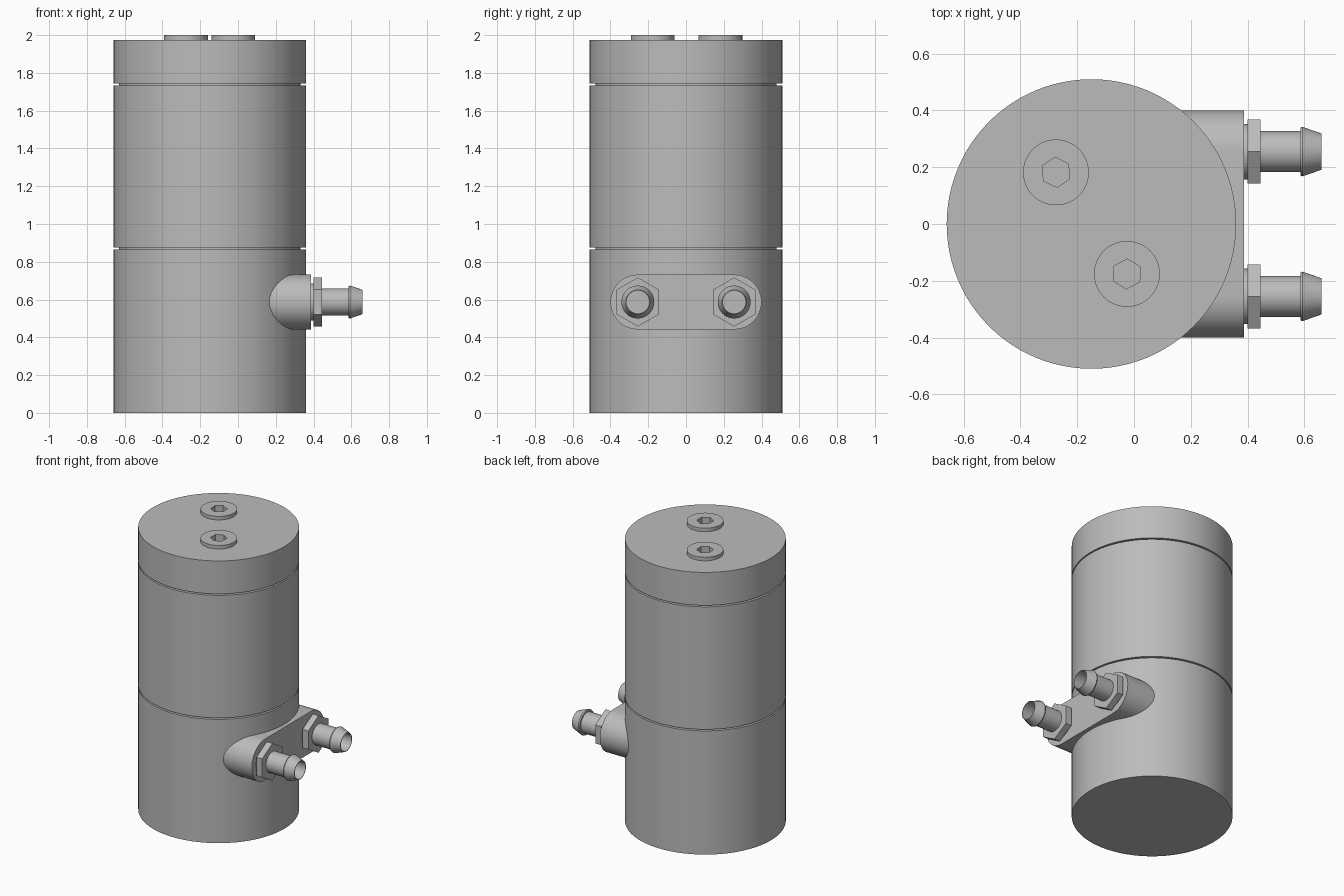
import bpy, bmesh, math
from mathutils import Matrix, Vector

cube = bpy.data.objects.get("Cube")
if cube:
    bpy.data.objects.remove(cube, do_unlink=True)

grey = bpy.data.materials.new("machined_grey")
grey.use_nodes = True
colour = (0.5, 0.5, 0.5, 1)
grey.diffuse_color = colour
grey.node_tree.nodes["Principled BSDF"].inputs["Base Color"].default_value = colour

TO_X = Matrix.Rotation(math.pi / 2, 4, "Y")   # turns +z to +x
AXIS_X, RADIUS, PORT_Z, PORT_Y = -0.15, 0.51, 0.587, 0.255


def finish(name, bm, matrix):
    bmesh.ops.remove_doubles(bm, verts=bm.verts, dist=1e-5)
    bmesh.ops.recalc_face_normals(bm, faces=bm.faces)
    bm.transform(matrix)
    mesh = bpy.data.meshes.new(name)
    bm.to_mesh(mesh)
    bm.free()
    mesh.materials.append(grey)
    obj = bpy.data.objects.new(name, mesh)
    bpy.context.collection.objects.link(obj)
    return obj


def lathe(name, profile, matrix, steps=96, closed=False):
    """Spin (radius, height) points about z."""
    bm = bmesh.new()
    verts = [bm.verts.new((r, 0, h)) for r, h in profile]
    pairs = list(zip(verts, verts[1:]))
    if closed:
        pairs.append((verts[-1], verts[0]))
    edges = [bm.edges.new(p) for p in pairs]
    bmesh.ops.spin(bm, geom=verts + edges, cent=(0, 0, 0), axis=(0, 0, 1),
                   angle=math.tau, steps=steps)
    return finish(name, bm, matrix)


def drum(name, radius, low, high, x=AXIS_X, y=0, steps=96):
    profile = [(0, low), (radius, low), (radius, high), (0, high)]
    return lathe(name, profile, Matrix.Translation((x, y, 0)), steps)


def prism(name, points, low, high, matrix):
    """Extrude a flat outline along z."""
    bm = bmesh.new()
    face = bm.faces.new([bm.verts.new((x, y, low)) for x, y in points])
    new = bmesh.ops.extrude_face_region(bm, geom=[face])["geom"]
    bmesh.ops.translate(bm, verts=[v for v in new if isinstance(v, bmesh.types.BMVert)],
                        vec=Vector((0, 0, high - low)))
    return finish(name, bm, matrix)


def hexagon(radius, turn=0):
    return [(radius * math.cos(math.radians(60 * i + turn)),
             radius * math.sin(math.radians(60 * i + turn))) for i in range(6)]


def cut(obj, cutter):
    mod = obj.modifiers.new("socket", "BOOLEAN")
    mod.operation, mod.solver, mod.object = "DIFFERENCE", "EXACT", cutter
    bpy.context.view_layer.objects.active = obj
    bpy.ops.object.modifier_apply(modifier=mod.name)


# Body sections with a narrow core showing in the grooves
parts = [drum("lower_body", RADIUS, 0, 0.866),
         drum("lower_groove", 0.48, 0.866, 0.876),
         drum("upper_body", RADIUS, 0.876, 1.734),
         drum("upper_groove", 0.48, 1.734, 1.744)]
cap = drum("top_cap", RADIUS, 1.744, 1.975)
parts.append(cap)

# Two screw heads with hexagon sockets
for name, x, y, turn in (("back_screw", -0.275, 0.182, 34), ("front_screw", -0.025, -0.176, 28)):
    head = drum(name, 0.116, 1.975, 2.0, x, y, 48)
    cutter = prism("socket_cutter", hexagon(0.053, turn), 1.92, 2.05,
                   Matrix.Translation((x, y, 0)))
    cut(head, cutter)
    cut(cap, cutter)
    bpy.data.objects.remove(cutter, do_unlink=True)
    parts.append(head)

# Rounded port block
outline = []
for side in (1, -1):
    for i in range(25):
        a = math.pi * i / 24 + (0 if side > 0 else math.pi)
        outline.append((0.145 * math.cos(a), side * PORT_Y + 0.145 * math.sin(a)))
parts.append(prism("port_block", outline, 0, 0.387,
                   Matrix.Translation((0, 0, PORT_Z)) @ TO_X))

# Hose fittings: collar, hexagon nut and hollow barbed tube
barb = [(0.06, 0.40), (0.072, 0.40), (0.072, 0.586), (0.084, 0.586),
        (0.087, 0.594), (0.064, 0.66), (0.06, 0.66)]
for side, y in (("back", PORT_Y), ("front", -PORT_Y)):
    place = Matrix.Translation((0, y, PORT_Z)) @ TO_X
    parts.append(lathe(side + "_collar", [(0, 0.38), (0.098, 0.38), (0.098, 0.402), (0, 0.402)],
                       place, 48))
    parts.append(prism(side + "_nut", hexagon(0.13), 0.40, 0.445, place))
    parts.append(lathe(side + "_hose_barb", barb, place, 48, closed=True))

# Smooth curved walls, sharp corners
bpy.ops.object.select_all(action="DESELECT")
for obj in parts:
    obj.select_set(True)
bpy.context.view_layer.objects.active = parts[0]
bpy.ops.object.shade_smooth_by_angle(angle=math.radians(25))
